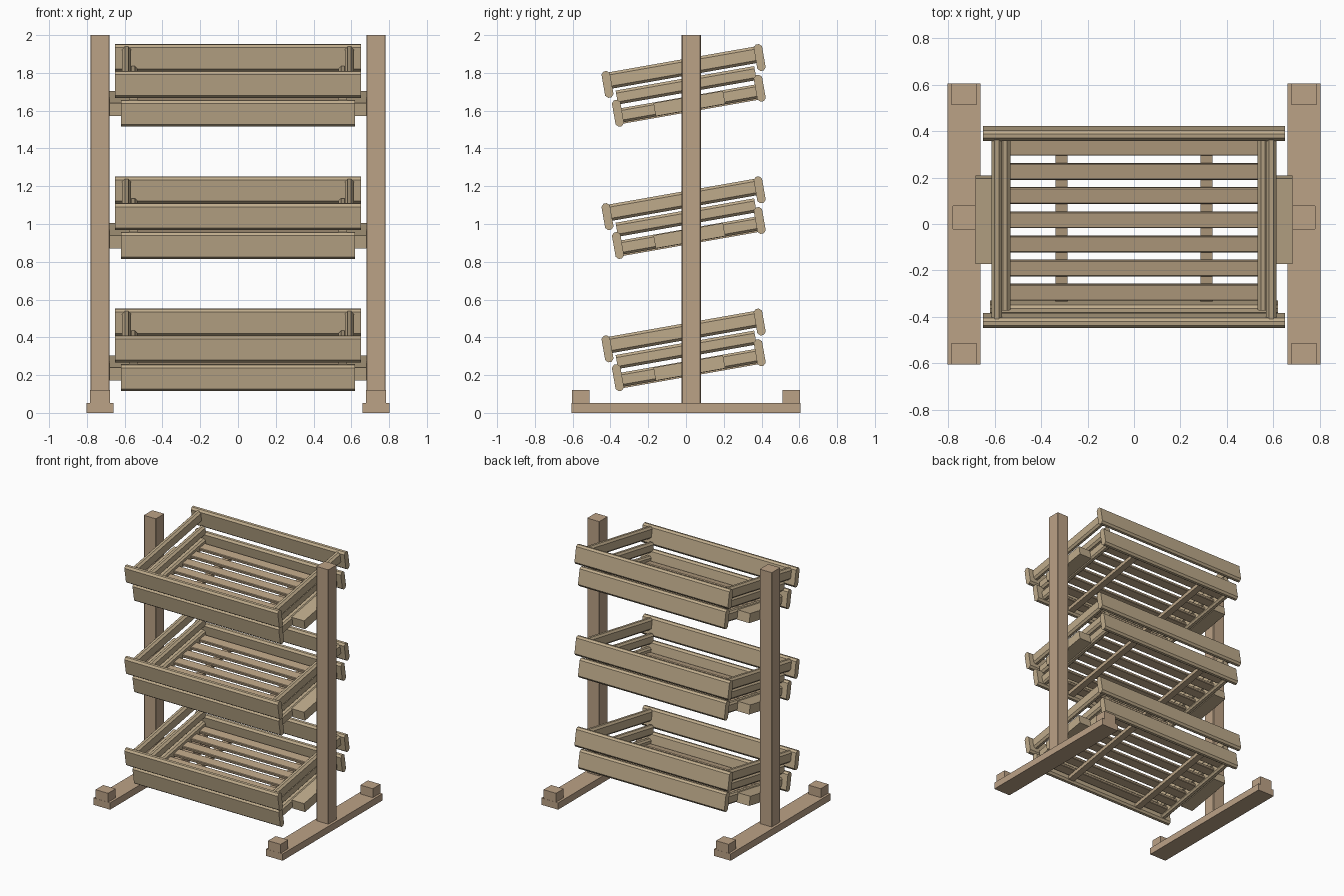
import bpy, bmesh, math
from mathutils import Matrix, Vector

if "Cube" in bpy.data.objects:
    bpy.data.objects.remove(bpy.data.objects["Cube"])


def material(name, color):
    m = bpy.data.materials.new(name)
    m.diffuse_color = (*color, 1)
    m.use_nodes = True
    m.node_tree.nodes["Principled BSDF"].inputs["Base Color"].default_value = m.diffuse_color
    return m


frame_wood = material("frame_wood", (0.50, 0.36, 0.24))
tray_wood = material("tray_wood", (0.52, 0.41, 0.26))
slat_wood = material("slat_wood", (0.48, 0.36, 0.23))


def board(name, center, size, axis, chamfer, mat, matrix=Matrix()):
    """Straight plank along an axis (0=x, 1=y, 2=z) with chamfered long edges."""
    b, c = (axis + 1) % 3, (axis + 2) % 3
    w, h, k = size[b] / 2, size[c] / 2, chamfer
    if k:
        prof = [(w - k, -h), (w, -h + k), (w, h - k), (w - k, h),
                (-w + k, h), (-w, h - k), (-w, -h + k), (-w + k, -h)]
    else:
        prof = [(w, -h), (w, h), (-w, h), (-w, -h)]
    bm = bmesh.new()
    rings = []
    for s in (-0.5, 0.5):
        ring = []
        for p, q in prof:
            v = Vector((0, 0, 0))
            v[axis], v[b], v[c] = s * size[axis], p, q
            ring.append(bm.verts.new(v + Vector(center)))
        rings.append(ring)
    n = len(prof)
    for i in range(n):
        j = (i + 1) % n
        bm.faces.new((rings[0][i], rings[0][j], rings[1][j], rings[1][i]))
    bm.faces.new(rings[0][::-1])
    bm.faces.new(rings[1])
    bmesh.ops.recalc_face_normals(bm, faces=bm.faces)
    mesh = bpy.data.meshes.new(name)
    bm.to_mesh(mesh)
    bm.free()
    mesh.materials.append(mat)
    ob = bpy.data.objects.new(name, mesh)
    ob.matrix_world = matrix
    bpy.context.collection.objects.link(ob)
    return ob


# Side frames: foot, end blocks and post
for s in (-1, 1):
    x = 0.731 * s
    board("foot", (x, 0, 0.026), (0.142, 1.21, 0.052), 1, 0, frame_wood)
    board("post", (x, 0.028, 1.026), (0.102, 0.102, 1.948), 2, 0.004, frame_wood)
    for e in (-1, 1):
        board("foot_block", (x, 0.558 * e, 0.086), (0.106, 0.092, 0.068), 1, 0, frame_wood)

# Three tilted trays
for tier in range(3):
    m = Matrix.Translation((0, 0.015, 0.2525 + 0.70 * tier)) @ Matrix.Rotation(math.radians(10), 4, 'X')
    for s in (-1, 1):
        # Long front and back boards
        board("lower_long_board", (0, 0.381 * s, 0), (1.24, 0.045, 0.142), 0, 0.014, tray_wood, m)
        board("upper_long_board", (0, 0.409 * s, 0.16), (1.30, 0.045, 0.142), 0, 0.014, tray_wood, m)
        # Stacked side boards
        board("upper_side_board", (0.59 * s, 0, 0.178), (0.046, 0.80, 0.088), 1, 0.014, tray_wood, m)
        board("middle_side_board", (0.555 * s, 0, 0.083), (0.046, 0.745, 0.075), 1, 0.014, tray_wood, m)
        board("lower_side_board", (0.555 * s, 0, -0.014), (0.046, 0.74, 0.075), 1, 0.012, tray_wood, m)
        # Cleat joining tray to post
        board("mounting_cleat", (0.628 * s, 0, -0.015), (0.106, 0.374, 0.07), 1, 0, tray_wood, m)
        # Batten under the floor
        board("floor_batten", (0.312 * s, 0, -0.045), (0.05, 0.73, 0.028), 1, 0, slat_wood, m)
    # Floor slats
    for i in range(-3, 4):
        board("floor_slat", (0, 0.1055 * i, -0.02), (1.08, 0.071, 0.024), 0, 0.004, slat_wood, m)
